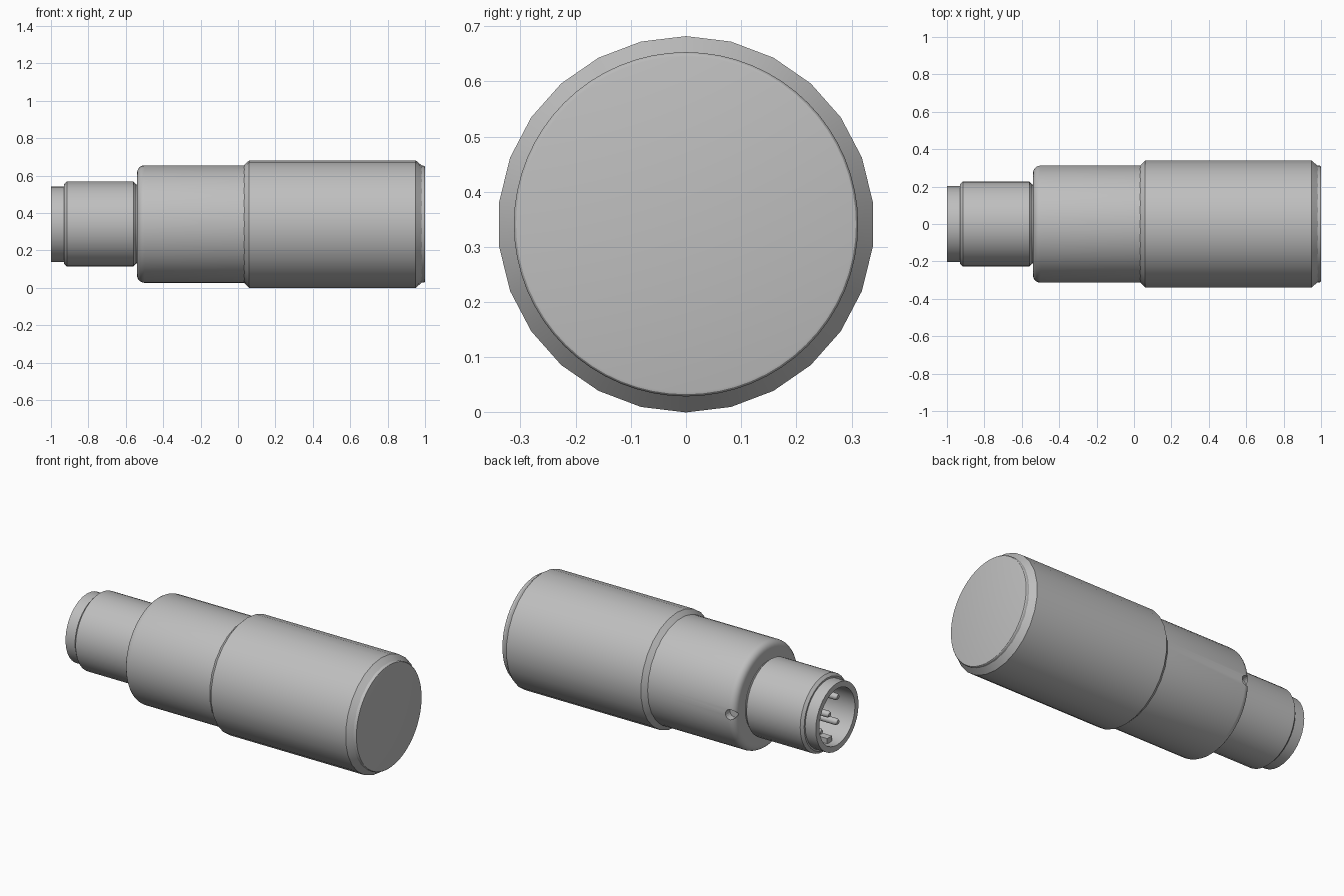
import bpy
import bmesh
import math
from mathutils import Matrix

if "Cube" in bpy.data.objects:
    bpy.data.objects.remove(bpy.data.objects["Cube"], do_unlink=True)

AXIS_Z = 0.341

grey = bpy.data.materials.new("light_grey")
grey.use_nodes = True
COLOUR = (0.52, 0.52, 0.52, 1)
grey.diffuse_color = COLOUR
grey.node_tree.nodes["Principled BSDF"].inputs["Base Color"].default_value = COLOUR


def finish(name, bm, smooth=True):
    bmesh.ops.recalc_face_normals(bm, faces=bm.faces)
    mesh = bpy.data.meshes.new(name)
    bm.to_mesh(mesh)
    bm.free()
    mesh.materials.append(grey)
    obj = bpy.data.objects.new(name, mesh)
    bpy.context.collection.objects.link(obj)
    if smooth:
        bpy.ops.object.select_all(action='DESELECT')
        obj.select_set(True)
        bpy.context.view_layer.objects.active = obj
        bpy.ops.object.shade_smooth_by_angle(angle=math.radians(30))
    return obj


def lathe(name, profile, sides, y=0.0, z=0.0):
    """Turn (x, radius) points around the long axis, closing both ends."""
    bm = bmesh.new()
    rings = []
    for x, r in profile:
        ring = []
        for i in range(sides):
            a = 2 * math.pi * i / sides
            ring.append(bm.verts.new((x, y + r * math.sin(a), AXIS_Z + z + r * math.cos(a))))
        rings.append(ring)
    for a, b in zip(rings, rings[1:]):
        for i in range(sides):
            j = (i + 1) % sides
            bm.faces.new((a[i], a[j], b[j], b[i]))
    bm.faces.new(rings[0])
    bm.faces.new(rings[-1])
    return finish(name, bm)


def arc(x, r, size, start, end, steps=5):
    """Rounded corner points around a centre at (x, r)."""
    angles = [math.radians(start + (end - start) * i / steps) for i in range(steps + 1)]
    return [(x + size * math.cos(a), r + size * math.sin(a)) for a in angles]


# Large rear grip with chamfered ends
lathe("rear_grip", [(0.03, 0.312), (0.06, 0.341), (0.95, 0.341), (0.985, 0.311)], 26)

# End cap with a softened rim
lathe("end_cap", [(0.94, 0.312)] + arc(0.992, 0.304, 0.008, 90, 0, 3), 64)

# Middle sleeve with a rounded front lip
sleeve = lathe("middle_sleeve", arc(-0.5, 0.274, 0.04, 180, 90) + [(0.05, 0.314)], 52)

# Locating notch in the side of the lip
bm = bmesh.new()
bmesh.ops.create_cone(bm, cap_ends=True, segments=20, radius1=0.03, radius2=0.03, depth=0.1,
                      matrix=Matrix.Translation((-0.51, 0.32, AXIS_Z)) @ Matrix.Rotation(math.pi / 2, 4, 'X'))
cutter = finish("notch_cutter", bm, False)
cut = sleeve.modifiers.new("notch", 'BOOLEAN')
cut.operation = 'DIFFERENCE'
cut.object = cutter
cut.solver = 'EXACT'
bpy.context.view_layer.objects.active = sleeve
sleeve.select_set(True)
bpy.ops.object.modifier_apply(modifier="notch")
bpy.data.objects.remove(cutter, do_unlink=True)

# Hollow plug nose: neck, barrel, stepped tip and socket bore
lathe("plug_nose", [(-0.5, 0.205), (-0.545, 0.212), (-0.56, 0.228), (-0.915, 0.228), (-0.93, 0.212),
                    (-0.93, 0.202), (-1.0, 0.202), (-1.0, 0.168), (-0.64, 0.168)], 32)

# Contact pins: one in the centre and four around it
spots = [(0, 0)] + [(sy * 0.078, sz * 0.075) for sy in (-1, 1) for sz in (-1, 1)]
for n, (y, z) in enumerate(spots):
    lathe(f"contact_pin_{n + 1}", [(-0.62, 0.019), (-0.94, 0.019), (-0.952, 0.012)], 16, y, z)

# Keying rib along the bottom of the bore
bm = bmesh.new()
bmesh.ops.create_cube(bm, size=1, matrix=Matrix.Translation((-0.79, 0, AXIS_Z - 0.155))
                      @ Matrix.Diagonal((0.32, 0.045, 0.04, 1)))
finish("keying_rib", bm, False)
